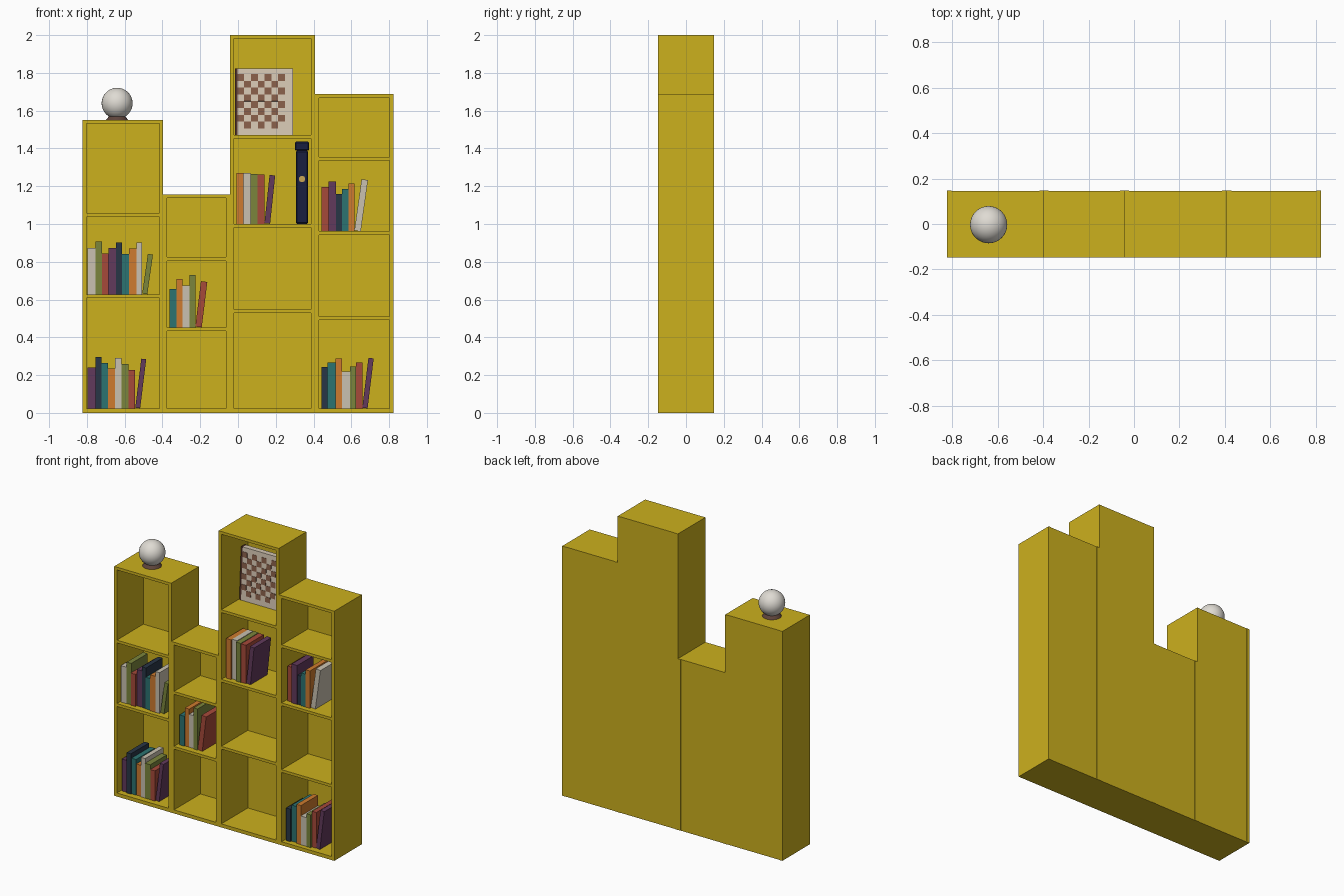
import bpy, bmesh, math, random
from mathutils import Matrix, Vector

if "Cube" in bpy.data.objects:
    bpy.data.objects.remove(bpy.data.objects["Cube"])

random.seed(4)


def material(name, rgb):
    m = bpy.data.materials.new(name)
    m.diffuse_color = [(c / 255) ** 2.2 for c in rgb] + [1]
    m.use_nodes = True
    m.node_tree.nodes["Principled BSDF"].inputs["Base Color"].default_value = m.diffuse_color
    return m


YELLOW = material("yellow_paint", (203, 175, 35))
SQUARE = material("board_brown", (135, 95, 75))
SPINE = material("board_edge", (80, 52, 45))
CREAM = material("cream", (215, 200, 180))
NAVY = material("case_navy", (30, 36, 66))
GOLD = material("gold", (200, 165, 85))
BROWN = material("stand_brown", (95, 70, 62))
PEARL = material("globe_white", (222, 218, 210))
BOOK = {k: material("book_" + k, c) for k, c in {
    "cream": (200, 192, 175), "green": (122, 132, 62), "red": (165, 75, 60),
    "purple": (98, 60, 92), "navy": (45, 57, 72), "teal": (48, 115, 112),
    "orange": (205, 122, 50)}.items()}


def boxes(name, spans, mat):
    """One object made of boxes given as (x0, x1, y0, y1, z0, z1)."""
    bm = bmesh.new()
    for x0, x1, y0, y1, z0, z1 in spans:
        mtx = (Matrix.Translation(((x0 + x1) / 2, (y0 + y1) / 2, (z0 + z1) / 2))
               @ Matrix.Diagonal((x1 - x0, y1 - y0, z1 - z0, 1)))
        bmesh.ops.create_cube(bm, size=1, matrix=mtx)
    me = bpy.data.meshes.new(name)
    bm.to_mesh(me)
    bm.free()
    me.materials.append(mat)
    ob = bpy.data.objects.new(name, me)
    bpy.context.collection.objects.link(ob)
    return ob


def finish(name, mat, smooth=True):
    ob = bpy.context.object
    ob.name = name
    ob.data.materials.append(mat)
    if smooth:
        bpy.ops.object.shade_smooth_by_angle()
    return ob


# Bookcase columns: sides, back, top, bottom and shelves
T, D = 0.0205, 0.147


def column(name, x0, x1, height, shelf_tops):
    spans = [(x0, x0 + T, -D, D, 0, height), (x1 - T, x1, -D, D, 0, height),
             (x0 + T, x1 - T, D - 0.012, D - 0.002, 0, height)]
    for top in [0.024, height] + shelf_tops:
        low = 0 if top < 0.03 else top - 0.019
        spans.append((x0 + T, x1 - T, -D, D - 0.002, low, top))
    boxes(name, spans, YELLOW)


column("left_column", -0.823, -0.396, 1.55, [0.628, 1.057])
column("low_column", -0.396, -0.042, 1.157, [0.453, 0.824])
column("tall_column", -0.042, 0.408, 2.0, [0.548, 1.001, 1.471])
column("right_column", 0.408, 0.823, 1.687, [0.511, 0.962, 1.354])


# Books: each row runs left to right and the last one leans
def book_row(name, x, base, books, lean):
    for i, (color, width, height) in enumerate(books):
        y0 = -0.113 + random.uniform(-0.005, 0.012)
        y1 = y0 + random.uniform(0.17, 0.205)
        last = i == len(books) - 1
        # mesh is built with its bottom right edge on the local origin
        ob = boxes(f"{name}_book_{i + 1}", [(-width, 0, y0, y1, 0, height)], BOOK[color])
        x += width
        ob.location = (x, 0, base)
        if last:
            ob.rotation_euler.y = math.radians(lean)


book_row("left_middle", -0.796, 0.628, [
    ("cream", .042, .246), ("green", .034, .28), ("red", .035, .217),
    ("purple", .039, .246), ("navy", .032, .275), ("teal", .038, .214),
    ("orange", .038, .243), ("cream", .031, .275), ("green", .027, .212)], 8)
book_row("left_bottom", -0.796, 0.024, [
    ("purple", .042, .215), ("navy", .032, .273), ("teal", .034, .241),
    ("orange", .038, .21), ("cream", .032, .267), ("green", .039, .236),
    ("red", .035, .204), ("purple", .026, .262)], 7)
book_row("low_middle", -0.362, 0.453, [
    ("teal", .037, .202), ("orange", .032, .257), ("cream", .037, .222),
    ("green", .03, .278), ("red", .034, .242)], 7)
book_row("tall_middle", -0.008, 1.001, [
    ("orange", .037, .268), ("cream", .037, .268), ("green", .036, .264),
    ("red", .038, .26), ("purple", .03, .257)], 6)
book_row("right_upper", 0.441, 0.962, [
    ("red", .038, .235), ("purple", .041, .263), ("navy", .03, .197),
    ("teal", .034, .222), ("orange", .032, .252), ("cream", .034, .273)], 8)
book_row("right_bottom", 0.441, 0.024, [
    ("navy", .034, .22), ("teal", .042, .244), ("orange", .033, .264),
    ("cream", .044, .194), ("green", .032, .222), ("red", .032, .242),
    ("purple", .028, .266)], 7)

# Checkered game board standing on the upper shelf, leaning back slightly
BOARD_H = 0.353
board = [boxes("board_panel", [(-0.003, 0.29, 0, 0.04, 0, BOARD_H)], CREAM),
         boxes("board_spine", [(-0.016, -0.003, 0, 0.04, 0, BOARD_H)], SPINE)]
S = 0.036
board.append(boxes("board_squares", [
    (-0.003 + c * S, -0.003 + (c + 1) * S, -0.002, 0.004,
     0.035 + r * S, 0.035 + (r + 1) * S)
    for r in range(8) for c in range(7) if (r + c) % 2], SQUARE))
for ob in board:
    ob.location = (0, 0.037, 1.471)
    ob.rotation_euler.x = math.radians(-3)

# Tall dark case with a cap and a round clasp
body = boxes("case_body", [(0.307, 0.371, 0.018, 0.082, 1.001, 1.388)], NAVY)
cap = boxes("case_cap", [(0.302, 0.376, 0.013, 0.087, 1.388, 1.436)], NAVY)
for ob in (body, cap):
    bev = ob.modifiers.new("bevel", "BEVEL")
    bev.width = 0.006
    bev.segments = 1
bpy.ops.mesh.primitive_cylinder_add(vertices=24, radius=0.017, depth=0.01,
                                    location=(0.339, 0.016, 1.238),
                                    rotation=(math.pi / 2, 0, 0))
finish("case_clasp", GOLD)

# Globe on a small stand
bpy.ops.mesh.primitive_cone_add(vertices=32, radius1=0.06, radius2=0.038, depth=0.028,
                                location=(-0.64, -0.003, 1.563))
finish("globe_stand", BROWN)
bpy.ops.mesh.primitive_uv_sphere_add(segments=32, ring_count=20, radius=0.082,
                                     location=(-0.64, -0.003, 1.639))
finish("globe", PEARL)
